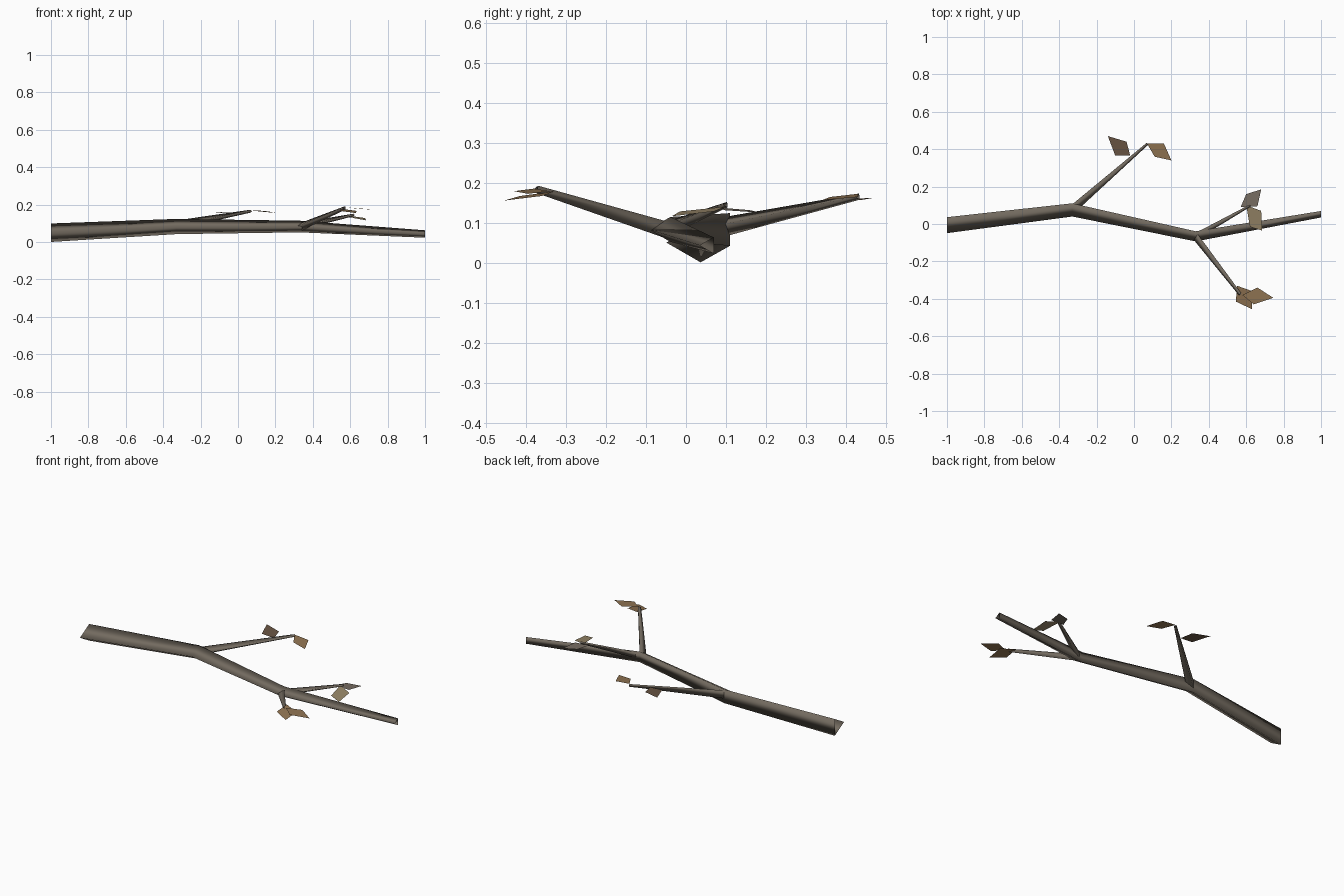
import bpy
import math
from mathutils import Vector

default_cube = bpy.data.objects.get("Cube")
if default_cube:
    bpy.data.objects.remove(default_cube, do_unlink=True)


def make_material(name, red, green, blue):
    material = bpy.data.materials.new(name)
    material.use_nodes = True
    colour = (red, green, blue, 1)
    material.diffuse_color = colour
    shader = material.node_tree.nodes["Principled BSDF"]
    shader.inputs["Base Color"].default_value = colour
    shader.inputs["Roughness"].default_value = 0.9
    return material


bark = make_material("grey brown bark", .17, .145, .115)
tan = make_material("tan leaf", .28, .175, .085)
dark = make_material("dark brown leaf", .14, .09, .056)
olive = make_material("olive leaf", .31, .24, .14)
grey = make_material("grey leaf", .18, .15, .12)


def make_object(name, vertices, faces, material, smooth=False):
    mesh = bpy.data.meshes.new(name)
    mesh.from_pydata(vertices, [], faces)
    mesh.materials.append(material)
    for polygon in mesh.polygons:
        polygon.use_smooth = smooth
    mesh.update()
    part = bpy.data.objects.new(name, mesh)
    bpy.context.collection.objects.link(part)
    return part


def make_tube(name, path, radii, direction=None, sides=3):
    """Open tapered three-sided tube, with one edge on the right of its path."""
    points = [Vector(point) for point in path]
    forward = Vector(direction or points[-1] - points[0]).normalized()
    right = forward.cross(Vector((0, 0, 1))).normalized()
    up = right.cross(forward)
    vertices = []
    for point, radius in zip(points, radii):
        for step in range(sides):
            angle = math.tau * step / sides
            offset = right * math.cos(angle) + up * math.sin(angle)
            vertices.append(point + offset * radius)
    faces = []
    for ring in range(len(points) - 1):
        for step in range(sides):
            following = (step + 1) % sides
            low, high = ring * sides, (ring + 1) * sides
            faces.append((low + step, low + following, high + following, high + step))
    return make_object(name, vertices, faces, bark, smooth=True)


def make_leaf(name, corners, stem_height, tip_height, material):
    """Four-sided leaf: corners run stem, side, tip, side."""
    middle = (stem_height + tip_height) / 2
    heights = (stem_height, middle, tip_height, middle)
    vertices = [(x, y, z) for (x, y), z in zip(corners, heights)]
    leaf = make_object(name, vertices, [(0, 1, 2, 3)], material)
    # Turn the face upwards
    if leaf.data.polygons[0].normal.z < 0:
        leaf.data.flip_normals()
    return leaf


# Crooked main branch
make_tube("main_branch",
          [(-1, .008, .05), (-.33, .087, .083), (.33, -.057, .083), (1, .058, .043)],
          [.057, .047, .036, .023], direction=(1, 0, 0))

# Side twigs
make_tube("back_twig", [(-.33, .087, .09), (.07, .43, .165)], [.028, .009])
make_tube("front_twig", [(.33, -.06, .083), (.57, -.375, .183)], [.024, .011])
make_tube("left_twig", [(.33, -.06, .083), (.62, .1, .145)], [.022, .008])

# Leaves
make_leaf("back_leaf_inner", [(-.02, .365), (-.04, .44), (-.14, .47), (-.1, .365)],
          .152, .162, dark)
make_leaf("back_leaf_outer", [(.07, .43), (.16, .43), (.2, .34), (.11, .36)],
          .172, .156, tan)
make_leaf("left_leaf_inner", [(.57, .09), (.6, .16), (.68, .185), (.66, .095)],
          .137, .125, grey)
make_leaf("left_leaf_outer", [(.6, .1), (.68, .07), (.685, -.035), (.62, -.015)],
          .14, .116, olive)
make_leaf("front_leaf_inner", [(.55, -.33), (.635, -.36), (.63, -.455), (.545, -.415)],
          .178, .155, tan)
make_leaf("front_leaf_outer", [(.58, -.38), (.66, -.34), (.745, -.395), (.64, -.43)],
          .185, .172, tan)
